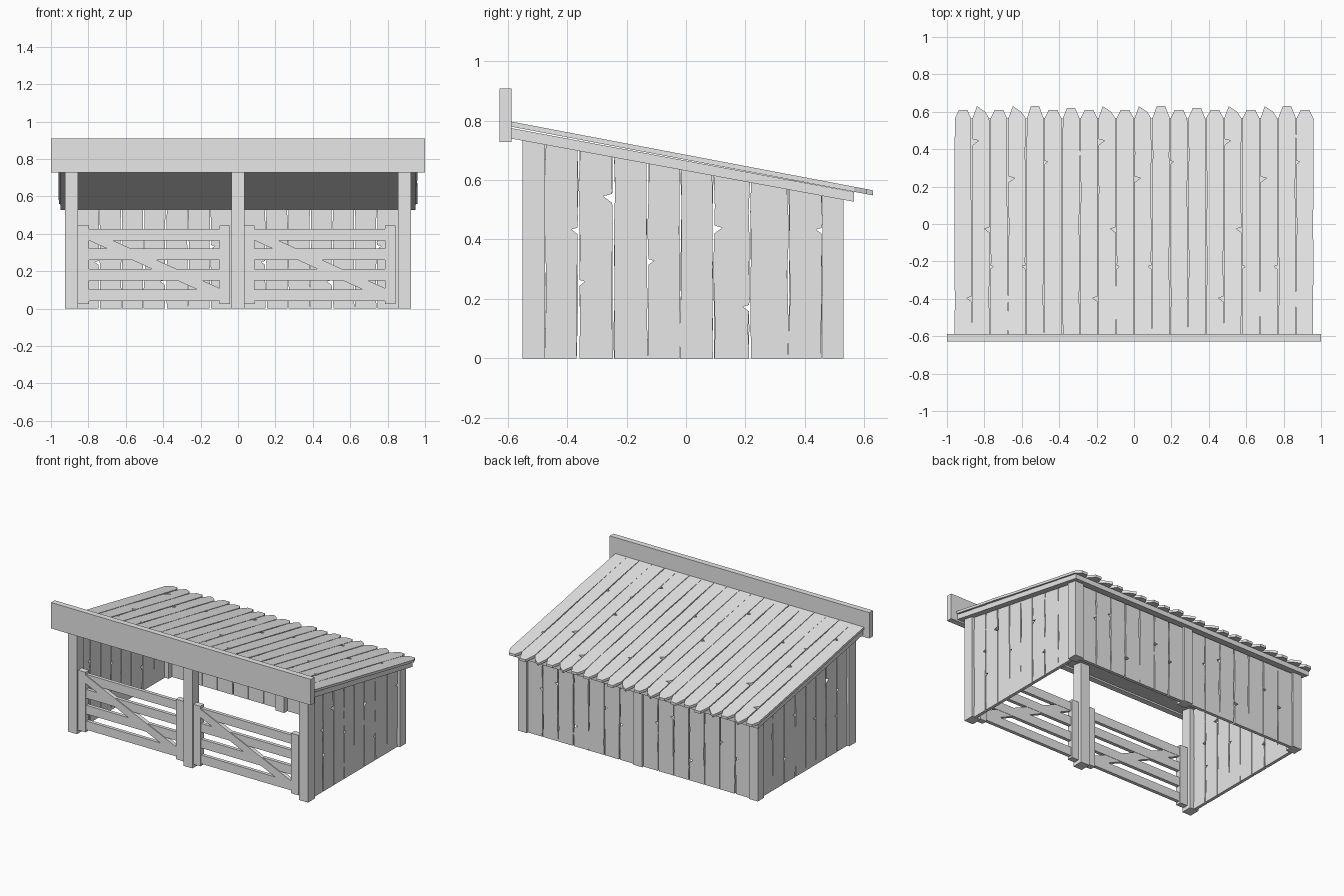
import bpy, bmesh, math, random
from mathutils import Vector

random.seed(4)
cube = bpy.data.objects.get("Cube")
if cube:
    bpy.data.objects.remove(cube)

wood = bpy.data.materials.new("grey_wood")
wood.use_nodes = True
GREY = (0.8, 0.8, 0.8, 1)
wood.diffuse_color = GREY
wood.node_tree.nodes["Principled BSDF"].inputs["Base Color"].default_value = GREY


def finish(name, bm):
    bmesh.ops.recalc_face_normals(bm, faces=bm.faces[:])
    mesh = bpy.data.meshes.new(name)
    bm.to_mesh(mesh)
    bm.free()
    mesh.materials.append(wood)
    obj = bpy.data.objects.new(name, mesh)
    bpy.context.collection.objects.link(obj)
    return obj


def prism(bm, outline, place, thick):
    """Extrude a flat outline; place maps (u, v, depth) to a position."""
    near = [bm.verts.new(place(u, v, 0)) for u, v in outline]
    far = [bm.verts.new(place(u, v, thick)) for u, v in outline]
    bm.faces.new(near)
    bm.faces.new(far[::-1])
    n = len(outline)
    for i in range(n):
        j = (i + 1) % n
        bm.faces.new((near[i], far[i], far[j], near[j]))


def solid(name, outline, place, thick):
    bm = bmesh.new()
    prism(bm, outline, place, thick)
    return finish(name, bm)


def box(name, x, y, z):
    outline = [(x[0], z[0]), (x[1], z[0]), (x[1], z[1]), (x[0], z[1])]
    return solid(name, outline, lambda u, v, w: (u, y[0] + w, v), y[1] - y[0])


def seam(u, low, high, width, stop, chips):
    """Both edges of the crack between two boards, listed upwards."""
    sides = {-1: [], 1: []}
    for k in range(7):
        v = low + (high - low) * k / 6
        drift = random.uniform(-0.002, 0.002)
        half = 0.0004 if v < stop else random.uniform(0.25, 1) * width / 2
        for s in sides:
            sides[s].append((u + drift + s * half, v))
    # chipped triangular knots
    for s, v, size in chips:
        flat = [(u + s * width / 3, v - size * 0.5), (u + s * size, v + size * 0.15),
                (u + s * width / 3, v + size * 0.4)]
        kept = [p for p in sides[s] if abs(p[1] - v) > size * 0.6]
        sides[s] = sorted(kept + flat, key=lambda p: p[1])
    return sides


def panel(name, edges, low, top, place, thick, width, chips, stops, tips=None):
    """A row of boards split by irregular cracks."""
    seams = []
    for i, u in enumerate(edges):
        seams.append(seam(u, low, top(u), width, stops.get(i, low - 1), chips.get(i, [])))
    bm = bmesh.new()
    for i in range(len(edges) - 1):
        left, right = seams[i][1], seams[i + 1][-1]
        outline = right + left[::-1]
        if tips:
            a, b = tips[i % len(tips)]
            w = edges[i + 1] - edges[i]
            tip = [(edges[i + 1] - w * 0.27, b), (edges[i] + w * 0.27, a)]
            outline = right + tip + left[::-1]
        prism(bm, outline, place, thick)
    return finish(name, bm)


# Corner and middle posts
def underside(y):
    return 0.735 - 0.185 * (y + 0.55)


def post(name, x, y0, y1):
    outline = [(y0, 0), (y1, 0), (y1, underside(y1)), (y0, underside(y0))]
    solid(name, outline, lambda u, v, w: (x - 0.034 + w, u, v), 0.068)


for label, x in (("right", -0.89), ("middle", 0), ("left", 0.89)):
    post("front_post_" + label, x, -0.55, -0.475)
    post("back_post_" + label, x, 0.46, 0.53)

# Side walls
side_edges = [-0.475, -0.362, -0.245, -0.13, -0.02, 0.092, 0.215, 0.345, 0.46]
side_chips = {1: [(-1, 0.43, 0.024), (1, 0.255, 0.022)], 2: [(-1, 0.54, 0.034)],
              3: [(1, 0.325, 0.022)], 5: [(1, 0.435, 0.03)], 6: [(-1, 0.17, 0.024)],
              8: [(-1, 0.43, 0.022)]}
for label, x in (("right", -0.908), ("left", 0.886)):
    panel("side_wall_" + label, side_edges, 0, underside,
          lambda u, v, w: (x + w, u, v), 0.022, 0.01, side_chips, {4: 0.13, 7: 0.11, 3: 0.02})

# Back wall, one half on each side of the middle post
for label, start in (("right", -0.86), ("left", 0.03)):
    edges = [start + 0.83 * i / 7 for i in range(8)]
    chips = {1: [(-1, 0.245, 0.025)], 2: [(-1, 0.33, 0.024)], 4: [(-1, 0.14, 0.03)],
             5: [(1, 0.4, 0.025)], 6: [(1, 0.33, 0.024)]}
    panel("back_wall_" + label, edges, 0, lambda u: 0.53,
          lambda u, v, w: (u, 0.495 + w, v), 0.022, 0.01, chips, {3: 0.12, 5: 0.06})

# Roof deck under the boards
solid("roof_deck", [(-0.59, 0.74), (0.565, 0.527), (0.565, 0.56), (-0.59, 0.775)],
      lambda u, v, w: (-0.95 + w, u, v), 1.9)

# Roof boards with ragged rear ends
roof_edges = [-0.962 + 1.924 * i / 20 for i in range(21)]
knots = {0: [(1, 0.44, 0.035), (-1, -0.4, 0.03)], 1: [(-1, -0.03, 0.03), (1, -0.23, 0.018)],
         2: [(1, 0.24, 0.035)], 3: [(-1, -0.23, 0.022)], 4: [(1, 0.33, 0.02)]}
roof_chips = {i: knots.get((i - 1) % 7, []) for i in range(1, 20)}
roof_stops = {i: random.uniform(-0.55, -0.2) for i in range(1, 20, 2)}
tips = [(0.61, 0.61), (0.63, 0.6), (0.61, 0.61), (0.63, 0.6), (0.63, 0.63), (0.61, 0.61),
        (0.62, 0.62)]
panel("roof_boards", roof_edges, -0.59, lambda u: 0.565,
      lambda u, v, w: (u, v, 0.797 - 0.19 * (v + 0.59) - w), 0.017, 0.008,
      roof_chips, roof_stops, tips)

# Front fascia board
box("front_fascia", (-1, 1), (-0.628, -0.588), (0.728, 0.908))

# Two gates with stiles, rails and a brace
for label, x in (("right", -0.855), ("left", 0.03)):
    for side, a in (("outer", x), ("inner", x + 0.755)):
        box(f"gate_{label}_stile_{side}", (a, a + 0.058), (-0.54, -0.5), (0.025, 0.443))
    for i, z in enumerate((0.04, 0.15, 0.26, 0.365)):
        box(f"gate_{label}_rail_{i + 1}", (x + 0.02, x + 0.79), (-0.532, -0.508), (z, z + 0.061))
    brace = [(x + 0.05, 0.368), (x + 0.63, 0.105), (x + 0.765, 0.045),
             (x + 0.765, 0.105), (x + 0.05, 0.425)]
    solid(f"gate_{label}_brace", brace, lambda u, v, w: (u, -0.538 + w, v), 0.028)
